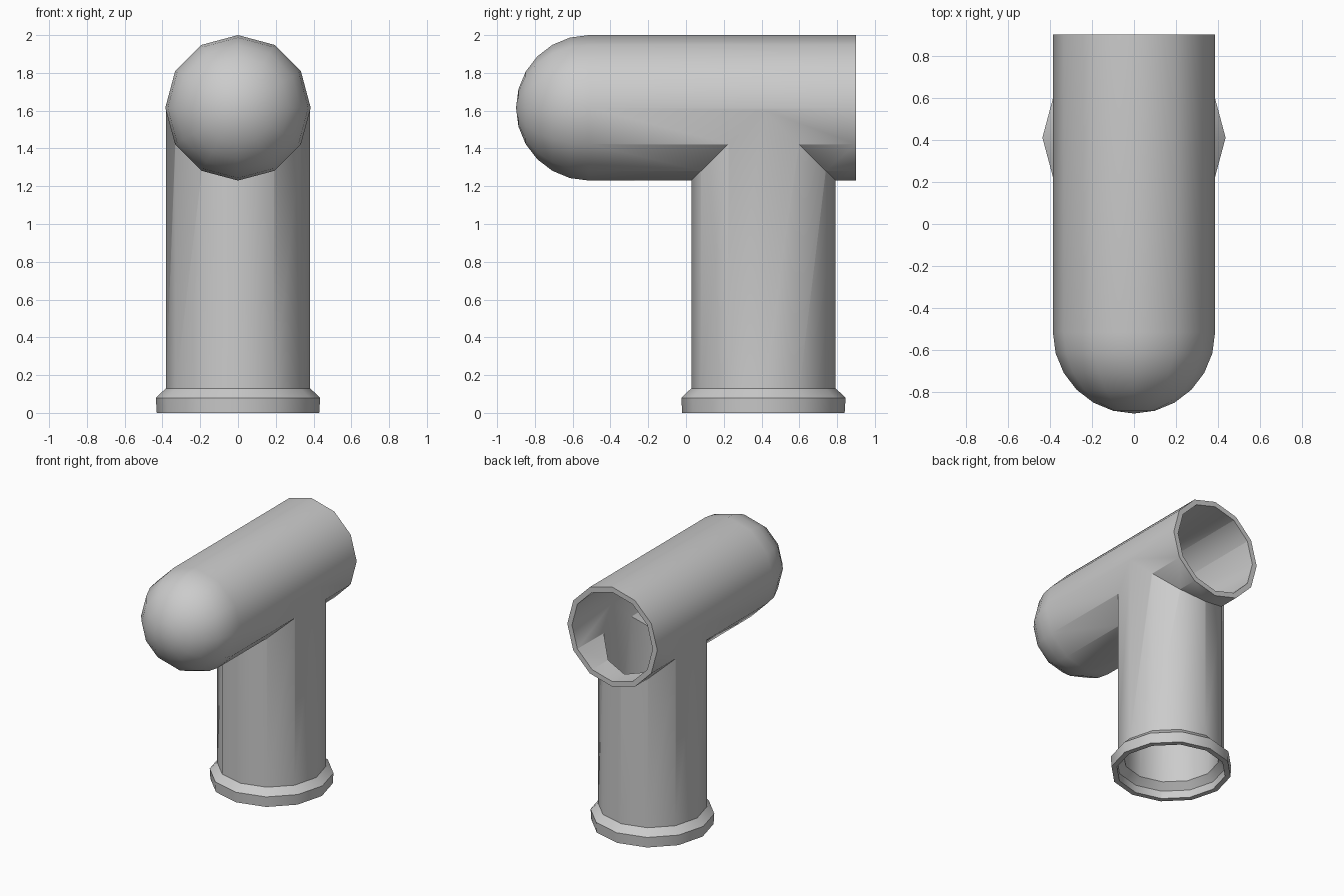
import bpy, bmesh, math
from mathutils import Matrix

cube = bpy.data.objects.get("Cube")
if cube:
    bpy.data.objects.remove(cube, do_unlink=True)

SIDES = 12
AXIS_Z = 1.615
STEM_Y = 0.41

grey = bpy.data.materials.new("plain_grey")
grey.use_nodes = True
colour = (0.6, 0.6, 0.6, 1)
grey.diffuse_color = colour
grey.node_tree.nodes["Principled BSDF"].inputs["Base Color"].default_value = colour


def lathe(name, profile, matrix):
    """Closed solid of revolution from (radius, height) pairs; poles have radius 0."""
    bm = bmesh.new()
    rings = []
    for r, h in profile:
        count = SIDES if r > 0 else 1
        rings.append([bm.verts.new((r * math.cos(math.tau * i / SIDES),
                                    r * math.sin(math.tau * i / SIDES), h))
                      for i in range(count)])
    for a, b in zip(rings, rings[1:]):
        for i in range(SIDES):
            j = (i + 1) % SIDES
            if len(a) == 1:
                bm.faces.new((a[0], b[j], b[i]))
            elif len(b) == 1:
                bm.faces.new((a[i], a[j], b[0]))
            else:
                bm.faces.new((a[i], a[j], b[j], b[i]))
    bmesh.ops.recalc_face_normals(bm, faces=bm.faces)
    bm.transform(matrix)
    mesh = bpy.data.meshes.new(name)
    bm.to_mesh(mesh)
    bm.free()
    mesh.materials.append(grey)
    obj = bpy.data.objects.new(name, mesh)
    bpy.context.collection.objects.link(obj)
    return obj


def combine(target, other, operation):
    """Apply a boolean and discard the helper."""
    mod = target.modifiers.new("join", 'BOOLEAN')
    mod.object, mod.operation, mod.solver = other, operation, 'EXACT'
    bpy.ops.object.select_all(action='DESELECT')
    bpy.context.view_layer.objects.active = target
    target.select_set(True)
    bpy.ops.object.modifier_apply(modifier=mod.name)
    bpy.data.objects.remove(other, do_unlink=True)


def domed(radius, start, centre):
    """Straight run ending in a hemisphere."""
    steps = 6
    arc = [(radius * math.cos(math.pi / 2 * i / steps),
            centre + radius * math.sin(math.pi / 2 * i / steps)) for i in range(steps)]
    return [(0, start), (radius, start)] + arc + [(0, centre + radius)]


lying = Matrix.Translation((0, 0, AXIS_Z)) @ Matrix.Rotation(math.pi / 2, 4, 'X')
upright = Matrix.Translation((0, STEM_Y, 0))

# Outer skin: domed horizontal pipe and flanged stem
pipe = lathe("pipe_tee", domed(0.385, -0.9, 0.515), lying)
stem = lathe("stem", [(0, 0), (0.43, 0), (0.435, 0.08), (0.382, 0.13),
                      (0.382, AXIS_Z), (0, AXIS_Z)], upright)
combine(pipe, stem, 'UNION')

# Hollow bores, open at the back and the bottom
bore = lathe("bore", domed(0.345, -1, 0.515), lying)
stem_bore = lathe("stem_bore", [(0, -0.05), (0.39, -0.05), (0.39, 0.06), (0.342, 0.11),
                                (0.342, AXIS_Z), (0, AXIS_Z)], upright)
combine(bore, stem_bore, 'UNION')
combine(pipe, bore, 'DIFFERENCE')

# Smooth walls, crisp rims
bpy.ops.object.select_all(action='DESELECT')
pipe.select_set(True)
bpy.context.view_layer.objects.active = pipe
bpy.ops.object.shade_smooth_by_angle(angle=math.radians(38))
